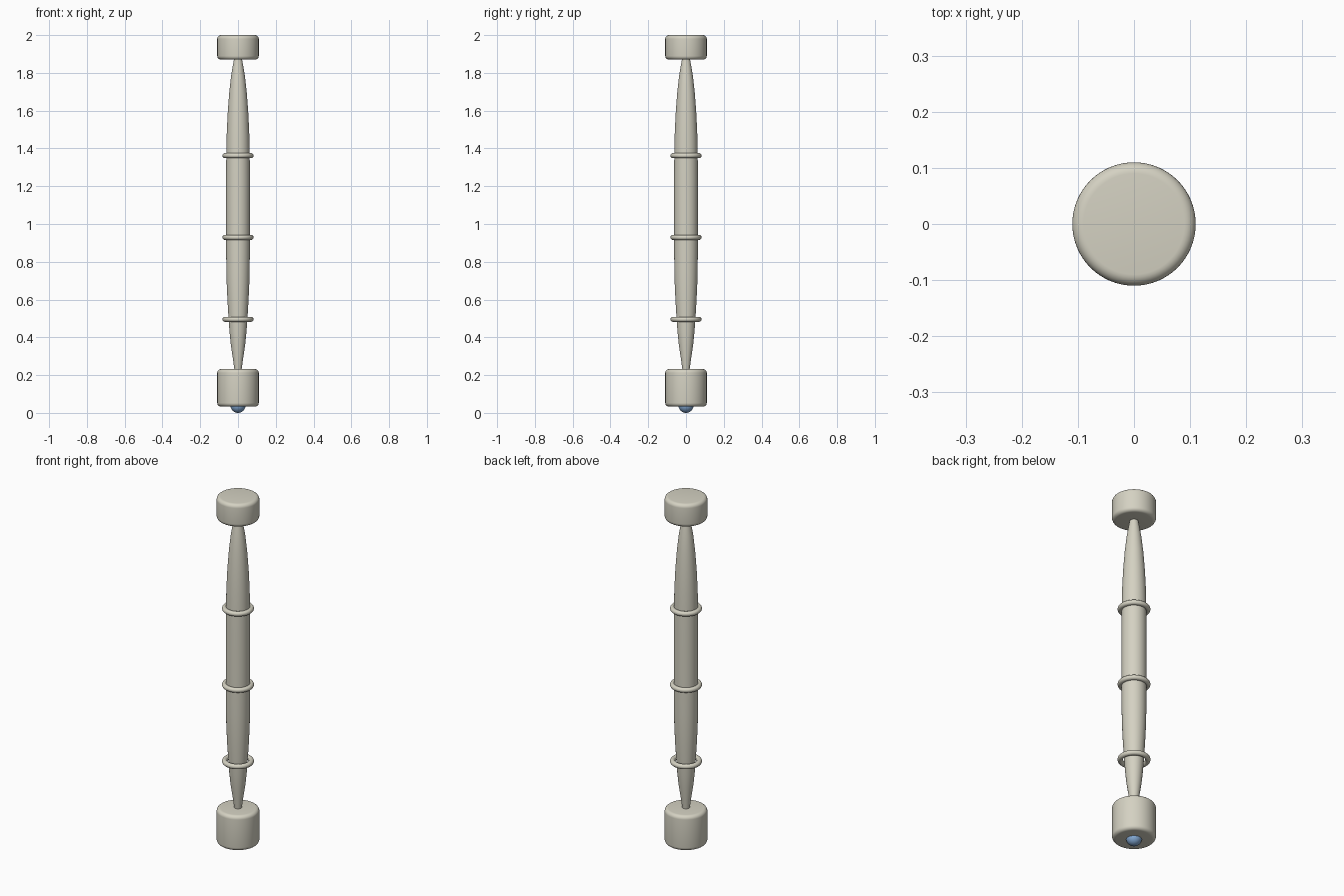
import bpy
import bmesh
import math

if "Cube" in bpy.data.objects:
    bpy.data.objects.remove(bpy.data.objects["Cube"])


def material(name, rgb):
    m = bpy.data.materials.new(name)
    m.diffuse_color = (*rgb, 1)
    m.use_nodes = True
    m.node_tree.nodes["Principled BSDF"].inputs["Base Color"].default_value = m.diffuse_color
    return m


cream = material("warm cream", (0.66, 0.64, 0.54))
blue = material("soft blue", (0.23, 0.40, 0.66))


def finish(obj, name, mat):
    obj.name = name
    obj.data.materials.append(mat)
    bpy.ops.object.select_all(action='DESELECT')
    obj.select_set(True)
    bpy.context.view_layer.objects.active = obj
    bpy.ops.object.shade_smooth_by_angle(angle=math.radians(40))


def lathe(name, profile, mat, sides):
    """Revolve (radius, z) points around the vertical axis and cap both ends."""
    bm = bmesh.new()
    rings = []
    for r, z in profile:
        rings.append([bm.verts.new((r * math.cos(2 * math.pi * i / sides),
                                    r * math.sin(2 * math.pi * i / sides), z))
                      for i in range(sides)])
    for a, b in zip(rings, rings[1:]):
        for i in range(sides):
            j = (i + 1) % sides
            bm.faces.new((a[i], a[j], b[j], b[i]))
    bm.faces.new(rings[0][::-1])
    bm.faces.new(rings[-1])
    mesh = bpy.data.meshes.new(name)
    bm.to_mesh(mesh)
    bm.free()
    obj = bpy.data.objects.new(name, mesh)
    bpy.context.collection.objects.link(obj)
    finish(obj, name, mat)


def rounded_cap(name, z0, z1, radius=0.11, bevel=0.02, steps=6):
    arc = [(radius - bevel + bevel * math.sin(t), bevel * (1 - math.cos(t)))
           for t in (k * math.pi / 2 / steps for k in range(steps + 1))]
    profile = [(r, z0 + h) for r, h in arc] + [(r, z1 - h) for r, h in reversed(arc)]
    lathe(name, profile, cream, 64)


# Slender shaft, tapered to both ends
lathe("shaft", [(0.018, 0.22), (0.026, 0.28), (0.038, 0.36), (0.045, 0.43),
                (0.050, 0.50), (0.056, 0.60), (0.060, 0.69), (0.062, 0.78),
                (0.063, 0.93), (0.063, 1.25), (0.062, 1.36), (0.060, 1.47),
                (0.055, 1.58), (0.047, 1.69), (0.037, 1.78), (0.027, 1.84),
                (0.020, 1.88)], cream, 32)

# End caps
rounded_cap("top_cap", 1.87, 2.0)
rounded_cap("bottom_cap", 0.033, 0.232)

# Collars around the shaft
for n, z in enumerate((0.495, 0.929, 1.362)):
    bpy.ops.mesh.primitive_torus_add(location=(0, 0, z), major_radius=0.069,
                                     minor_radius=0.0135, major_segments=48,
                                     minor_segments=12)
    finish(bpy.context.object, f"collar_{n + 1}", cream)

# Ball set in the underside
bpy.ops.mesh.primitive_uv_sphere_add(segments=32, ring_count=16, radius=0.04,
                                     location=(0, 0, 0.04))
finish(bpy.context.object, "bottom_ball", blue)
